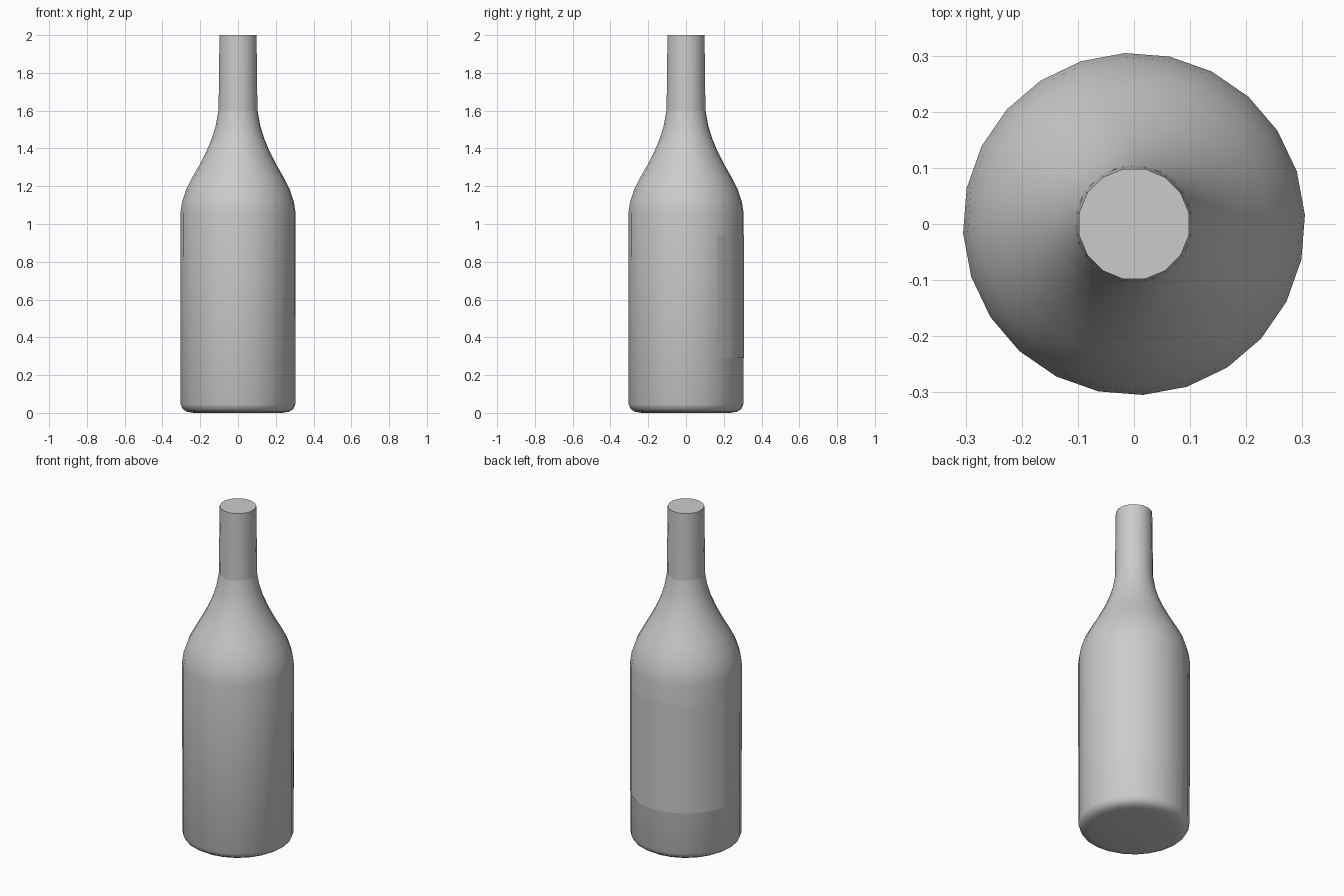
import bpy, bmesh
from math import cos, sin, radians, pi

if "Cube" in bpy.data.objects:
    bpy.data.objects.remove(bpy.data.objects["Cube"])


def lathe(name, profile, sides, start=0.0, sweep=360.0, cap_first=False, cap_last=False):
    """Revolve (radius, height) points around z; angles in degrees."""
    closed = sweep >= 360
    bm = bmesh.new()
    rings = []
    for r, z in profile:
        count = sides if closed else sides + 1
        angles = [radians(start + sweep * i / sides) for i in range(count)]
        rings.append([bm.verts.new((r * cos(a), r * sin(a), z)) for a in angles])
    for low, high in zip(rings, rings[1:]):
        for i in range(sides):
            j = (i + 1) % len(low)
            bm.faces.new((low[i], low[j], high[j], high[i]))
    if cap_first:
        bm.faces.new(rings[0][::-1])
    if cap_last:
        bm.faces.new(rings[-1])
    mesh = bpy.data.meshes.new(name)
    bm.to_mesh(mesh)
    bm.free()
    obj = bpy.data.objects.new(name, mesh)
    bpy.context.collection.objects.link(obj)
    bpy.ops.object.select_all(action='DESELECT')
    obj.select_set(True)
    bpy.context.view_layer.objects.active = obj
    bpy.ops.object.shade_smooth_by_angle(angle=radians(40))
    return obj


# Body with rounded foot and sloping shoulder
lathe("bottle_body", [
    (0.235, 0.0), (0.27, 0.006), (0.293, 0.02), (0.304, 0.045),
    (0.305, 1.06), (0.297, 1.115), (0.274, 1.185), (0.24, 1.25),
    (0.2, 1.32), (0.165, 1.39), (0.138, 1.455), (0.118, 1.52), (0.104, 1.6),
], 24, start=3, cap_first=True)

# Neck, slightly narrower towards its closed mouth
lathe("bottle_neck", [(0.105, 1.595), (0.1, 2.0)], 16, start=11.25, cap_last=True)

# Thin label wrapped around the back
lathe("back_label", [(0.307, 0.29), (0.307, 0.94)], 9, start=33, sweep=135)
